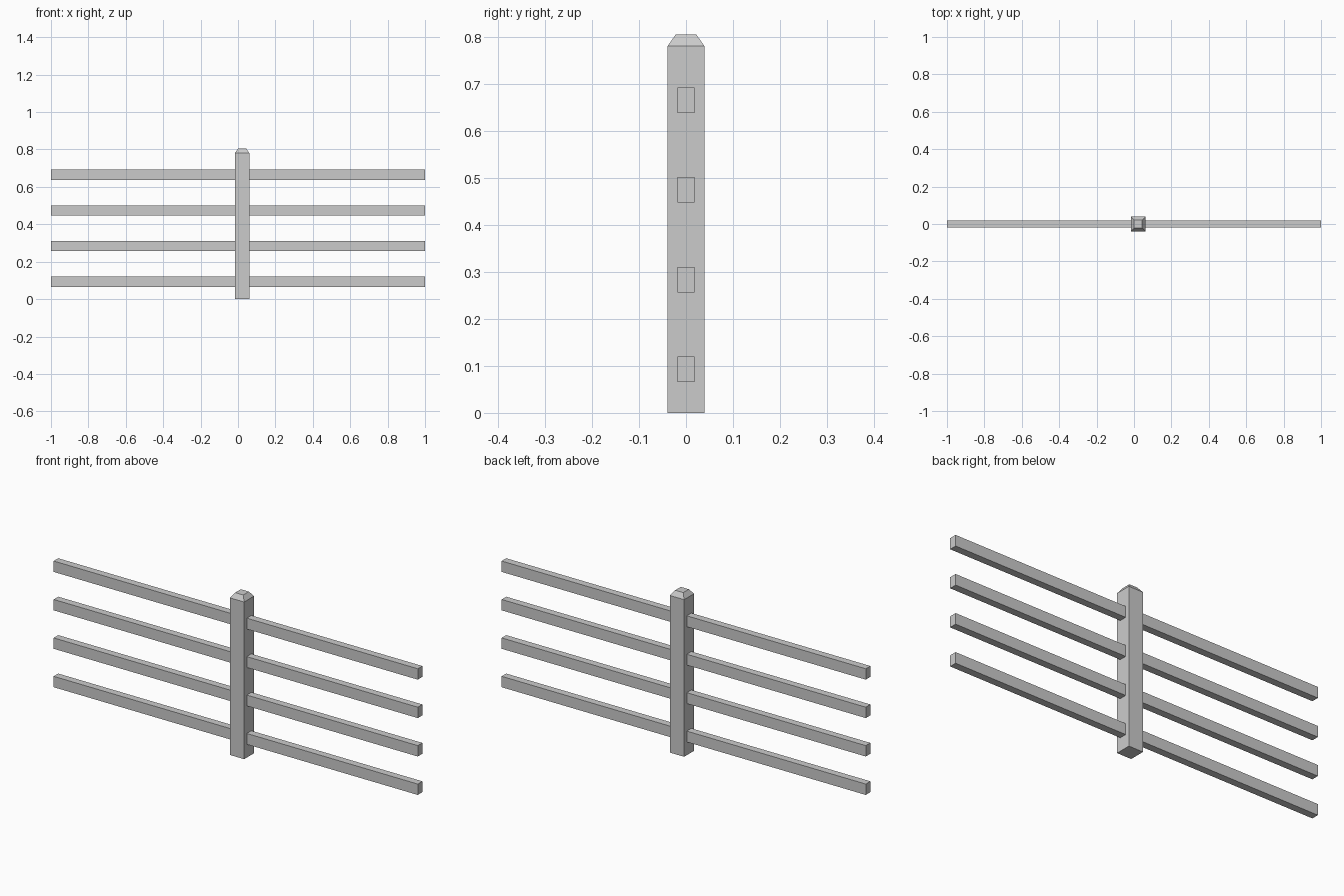
import bpy, bmesh

if "Cube" in bpy.data.objects:
    bpy.data.objects.remove(bpy.data.objects["Cube"])

POST_X, POST_HALF = 0.022, 0.039


def add_object(name, bm):
    mesh = bpy.data.meshes.new(name)
    bmesh.ops.recalc_face_normals(bm, faces=bm.faces)
    bm.to_mesh(mesh)
    bm.free()
    obj = bpy.data.objects.new(name, mesh)
    bpy.context.collection.objects.link(obj)
    return obj


def box(name, centre, size):
    bm = bmesh.new()
    bmesh.ops.create_cube(bm, size=1)
    bmesh.ops.scale(bm, vec=size, verts=bm.verts)
    bmesh.ops.translate(bm, vec=centre, verts=bm.verts)
    return add_object(name, bm)


# Square post with a chamfered top, lofted from square rings (half width, z)
bm = bmesh.new()
rings = []
for h, z in ((POST_HALF, 0), (POST_HALF, 0.78), (0.022, 0.804)):
    rings.append([bm.verts.new((POST_X + sx * h, sy * h, z))
                  for sx, sy in ((-1, -1), (1, -1), (1, 1), (-1, 1))])
for a, b in zip(rings, rings[1:]):
    for i in range(4):
        j = (i + 1) % 4
        bm.faces.new((a[i], a[j], b[j], b[i]))
bm.faces.new(rings[0])
bm.faces.new(rings[-1])
add_object("post", bm)

# Four evenly spaced rails running through the post
for i in range(4):
    box(f"rail_{i + 1}", (0, 0, 0.0925 + 0.1908 * i), (2, 0.036, 0.054))
